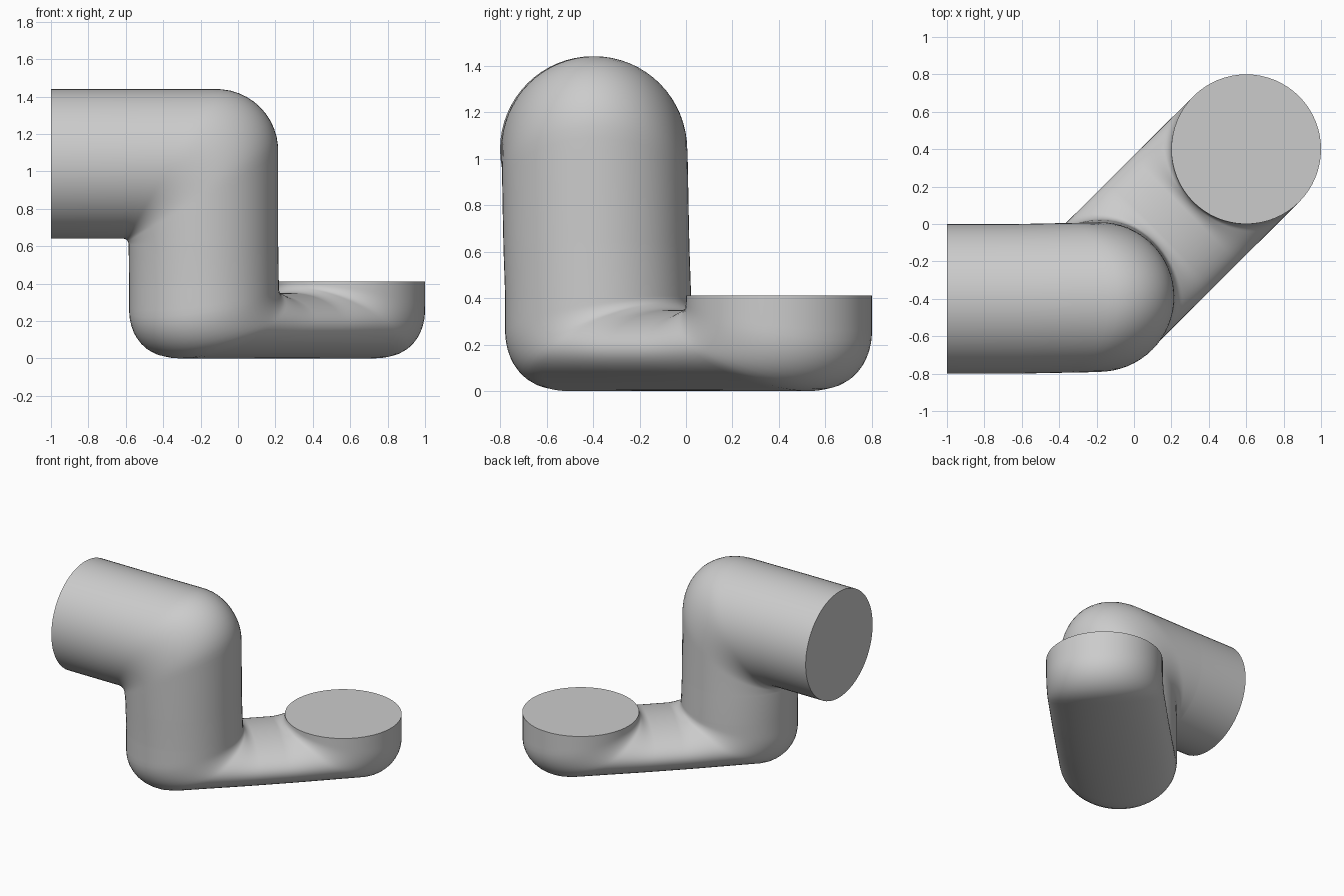
import bpy, bmesh
from math import sin, cos, pi, sqrt, radians
from mathutils import Vector

cube = bpy.data.objects.get("Cube")
if cube:
    bpy.data.objects.remove(cube)

SIDES, STEPS, RADIUS = 64, 36, 0.4
Z = Vector((0, 0, 1))


def reach(t, a, b, r):
    """Distance from the inner pivot to a rounded outer corner, at fan angle t."""
    c, s = cos(t), sin(t)
    if a * s <= (b - r) * c:
        return a / c
    if b * c <= (a - r) * s:
        return b / s
    p = (a - r) * c + (b - r) * s
    return p + sqrt(p * p - (a - r) ** 2 - (b - r) ** 2 + r * r)


def ring(inner, outer, side, phase=0.0):
    """Elliptical section spanning inner to outer, with a constant width."""
    mid, half = (inner + outer) / 2, (inner - outer) / 2
    return [mid + half * cos(i * 2 * pi / SIDES + phase)
            + side * RADIUS * sin(i * 2 * pi / SIDES + phase) for i in range(SIDES)]


def elbow(pivot, first, second, a, b, r, fillet, side, phase=0.0, drift=Vector()):
    """Fan of sections turning around a pivot, from direction first to second."""
    rings = []
    for i in range(STEPS + 1):
        t = i / STEPS * pi / 2
        d = first * cos(t) + second * sin(t)
        p = pivot + drift * (i / STEPS)
        rings.append(ring(p + d * fillet, p + d * reach(t, a, b, r), side, phase))
    return rings


# Open arm and the upper elbow down into the column
X, Y = Vector((1, 0, 0)), Vector((0, 1, 0))
sections = [ring(Vector((-1, -0.4, 0.64)), Vector((-1, -0.4, 1.44)), Y)]
sections += elbow(Vector((-0.615, -0.4, 0.61)), Z, X, 0.83, 0.83, 0.33, 0.03, Y,
                  drift=Vector((0, 0.015, 0)))

# Lower elbow into the flattened diagonal run, then up into the short riser
foot, riser = Vector((-0.182, -0.378, 0.41)), Vector((0.6, 0.4, 0.41))
run = (riser - foot).normalized()
side = run.cross(Z)
phase = -radians(135)
lower = dict(r=0.23, fillet=0.06, side=side, phase=phase)
sections += elbow(foot + run * 0.46, -run, -Z, 0.86, 0.41, **lower)
sections += elbow(riser - run * 0.46, -Z, run, 0.41, 0.86, **lower)

# Skin the sections and cap both ends
bm = bmesh.new()
loops = [[bm.verts.new(p) for p in s] for s in sections]
for lo, hi in zip(loops, loops[1:]):
    for i in range(SIDES):
        j = (i + 1) % SIDES
        bm.faces.new((lo[i], lo[j], hi[j], hi[i]))
bm.faces.new(loops[0])
bm.faces.new(loops[-1])
bmesh.ops.recalc_face_normals(bm, faces=bm.faces)
mesh = bpy.data.meshes.new("bent_pipe")
bm.to_mesh(mesh)
bm.free()
pipe = bpy.data.objects.new("bent_pipe", mesh)
bpy.context.collection.objects.link(pipe)

# Plain grey finish
grey = bpy.data.materials.new("light_grey")
grey.use_nodes = True
color = (0.6, 0.6, 0.6, 1)
grey.diffuse_color = color
grey.node_tree.nodes["Principled BSDF"].inputs["Base Color"].default_value = color
mesh.materials.append(grey)

bpy.ops.object.select_all(action="DESELECT")
pipe.select_set(True)
bpy.context.view_layer.objects.active = pipe
bpy.ops.object.shade_smooth_by_angle(angle=radians(40))
